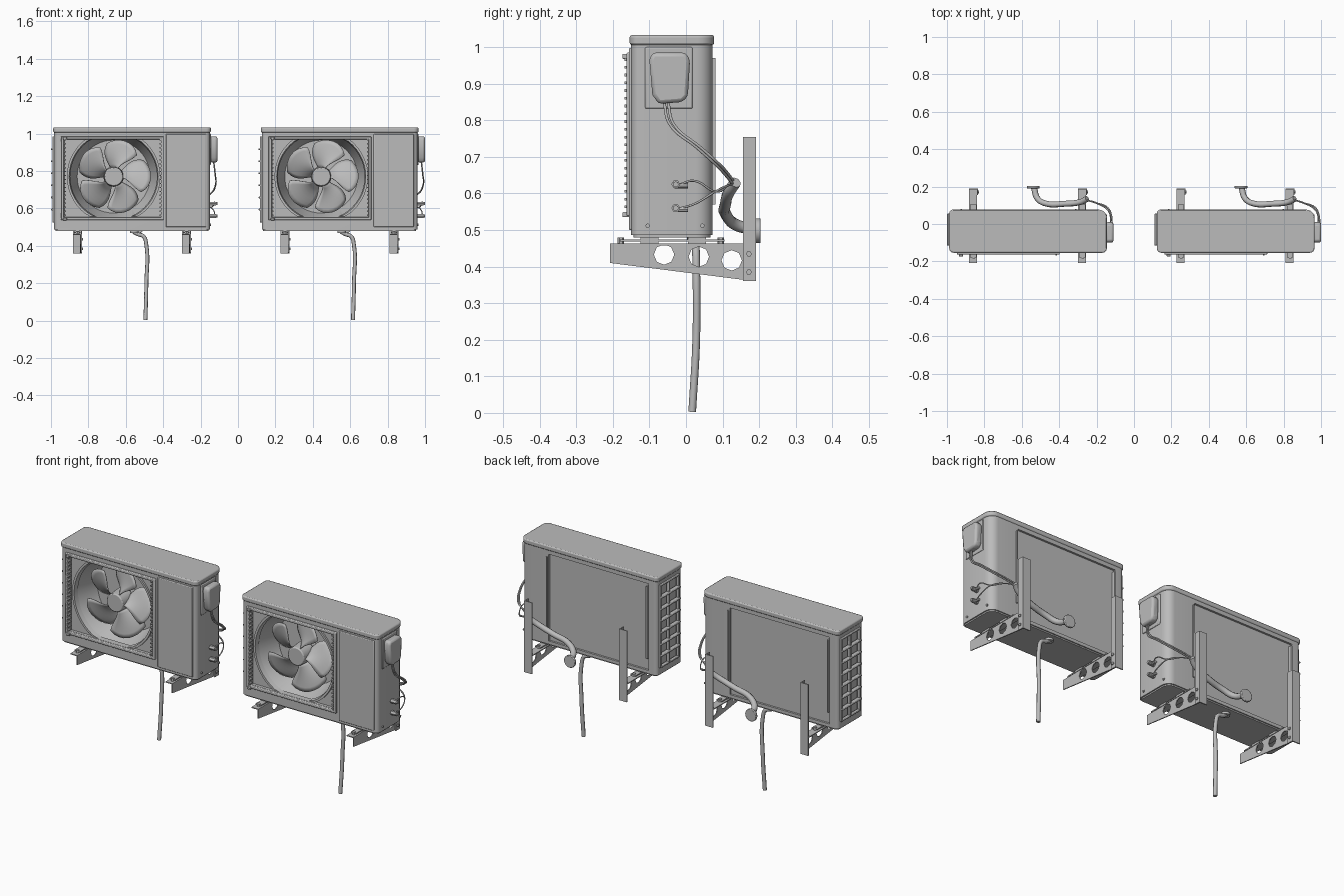
import bpy, bmesh, math
from mathutils import Matrix, Vector

if "Cube" in bpy.data.objects:
    bpy.data.objects.remove(bpy.data.objects["Cube"])

grey = bpy.data.materials.new("painted_grey")
grey.use_nodes = True
GREY = (0.5, 0.5, 0.5, 1)
grey.diffuse_color = GREY
grey.node_tree.nodes["Principled BSDF"].inputs["Base Color"].default_value = GREY
parts = []
ROT = {"z": Matrix(), "x": Matrix.Rotation(math.pi / 2, 4, "Y"), "y": Matrix.Rotation(math.pi / 2, 4, "X")}


def finish(name, bm, bevel=0, keep=True):
    bmesh.ops.recalc_face_normals(bm, faces=bm.faces)
    me = bpy.data.meshes.new(name)
    bm.to_mesh(me)
    bm.free()
    ob = bpy.data.objects.new(name, me)
    bpy.context.collection.objects.link(ob)
    me.materials.append(grey)
    if bevel:
        m = ob.modifiers.new("bevel", "BEVEL")
        m.width, m.segments, m.limit_method = bevel, 2, "ANGLE"
    if keep:
        parts.append(ob)
    return ob


def box(name, x, y, z, bevel=0, keep=True):
    bm = bmesh.new()
    size = [b - a for a, b in (x, y, z)]
    mid = [(a + b) / 2 for a, b in (x, y, z)]
    bmesh.ops.create_cube(bm, size=1, matrix=Matrix.Translation(mid) @ Matrix.Diagonal((*size, 1)))
    return finish(name, bm, bevel, keep)


def cyl(name, at, r, length, axis, r2=None, sides=16, bevel=0, keep=True):
    # r2 is the radius at the +x, -y or +z end
    bm = bmesh.new()
    bmesh.ops.create_cone(bm, cap_ends=True, segments=sides, radius1=r, radius2=r if r2 is None else r2,
                          depth=length, matrix=Matrix.Translation(at) @ ROT[axis])
    return finish(name, bm, bevel, keep)


def prism(name, pts, shift, bevel=0):
    bm = bmesh.new()
    face = bm.faces.new([bm.verts.new(p) for p in pts])
    ext = bmesh.ops.extrude_face_region(bm, geom=[face])
    bmesh.ops.translate(bm, vec=shift, verts=[v for v in ext["geom"] if isinstance(v, bmesh.types.BMVert)])
    bm.faces.ensure_lookup_table()
    return finish(name, bm, bevel)


def rounded(x0, x1, y0, y1, radii, z):
    pts = []
    corners = ((x1, y1, -1, -1), (x0, y1, 1, -1), (x0, y0, 1, 1), (x1, y0, -1, 1))
    for k, ((cx, cy, sx, sy), r) in enumerate(zip(corners, radii)):
        for i in range(7):
            a = math.pi / 2 * (k + i / 6)
            pts.append((cx + sx * r + r * math.cos(a), cy + sy * r + r * math.sin(a), z))
    return pts


def tube(name, pts, r):
    cu = bpy.data.curves.new(name, "CURVE")
    cu.dimensions, cu.bevel_depth, cu.bevel_resolution = "3D", r, 2
    cu.use_fill_caps, cu.resolution_u = True, 6
    sp = cu.splines.new("BEZIER")
    sp.bezier_points.add(len(pts) - 1)
    for bp, p in zip(sp.bezier_points, pts):
        bp.co, bp.handle_left_type, bp.handle_right_type = p, "AUTO", "AUTO"
    cu.materials.append(grey)
    ob = bpy.data.objects.new(name, cu)
    bpy.context.collection.objects.link(ob)
    parts.append(ob)


def cut(ob, cutters):
    bpy.context.view_layer.objects.active = ob
    for c in cutters:
        m = ob.modifiers.new("cut", "BOOLEAN")
        m.object, m.solver = c, "EXACT"
        bpy.ops.object.modifier_apply(modifier=m.name)
        bpy.data.objects.remove(c)


FX, FZ = -0.11, 0.77  # fan centre

# Casing with fan well, coil recess at the back and coil recess at the end
casing = prism("casing", rounded(-0.428, 0.405, -0.15, 0.073, (0.045, 0.02, 0.025, 0.025), 0.487), (0, 0, 0.523))
cut(casing, [
    box("c1", (FX - 0.26, FX + 0.26), (-0.2, -0.135), (0.555, 0.97), keep=False),
    cyl("c2", (FX, -0.07, FZ), 0.195, 0.14, "y", r2=0.245, sides=48, keep=False),
    box("c3", (-0.375, 0.235), (0.062, 0.2), (0.505, 0.985), keep=False),
    box("c4", (-0.5, -0.412), (-0.115, 0.055), (0.525, 0.985), keep=False)])
prism("lid", rounded(-0.433, 0.41, -0.154, 0.077, (0.045, 0.02, 0.025, 0.025), 1.006), (0, 0, 0.027), 0.006)
prism("base_pan", rounded(-0.42, 0.398, -0.143, 0.067, (0.04, 0.02, 0.02, 0.02), 0.48), (0, 0, 0.012))
box("front_cover", (0.17, 0.385), (-0.156, -0.145), (0.5, 0.998), 0.004)
for x in (-0.372, 0.24):
    box("back_trim", (x, x + 0.008), (0.06, 0.08), (0.57, 0.97))

# Square guard frame with a row of wire stubs on each side
for x in (-0.392, 0.142):
    box("guard_side", (x, x + 0.016), (-0.163, -0.13), (0.538, 0.985), 0.004)
for z in (0.538, 0.969):
    box("guard_rail", (-0.392, 0.158), (-0.163, -0.13), (z, z + 0.016), 0.004)
for x in (-0.374, 0.134):
    for i in range(20):
        z = 0.56 + i * 0.0212
        box("guard_stub", (x, x + 0.01), (-0.168, -0.145), (z, z + 0.007))
for z in (0.535, 0.968):
    box("guard_tab", (-0.38, -0.36), (-0.174, -0.15), (z, z + 0.014), 0.003)

# Rim ring around the fan opening
bm = bmesh.new()
rings = []
for r, y in ((0.25, -0.134), (0.25, -0.145), (0.238, -0.145), (0.232, -0.12)):
    rings.append([bm.verts.new((FX + min(r, 0.25) * math.cos(a), y, max(0.556, min(0.969, FZ + r * math.sin(a)))))
                  for a in (math.tau * i / 48 for i in range(48))])
for lo, hi in zip(rings, rings[1:]):
    for i in range(48):
        bm.faces.new((lo[i], lo[i - 1], hi[i - 1], hi[i]))
finish("fan_rim", bm)

# Fan: hub and five broad pitched blades
cyl("fan_hub", (FX, -0.085, FZ), 0.055, 0.09, "y", r2=0.05, sides=32, bevel=0.005)
bm = bmesh.new()
for b in range(5):
    grid = []
    for i in range(8):
        t = i / 7
        row = []
        for j in range(9):
            s = j / 8 - 0.5
            width = math.radians(42 + 24 * math.sin(t * 2.4))
            a = math.radians(90 + 72 * b) - math.radians(18) * t + s * width
            r = 0.045 + t * (0.155 - 0.07 * max(0, s) ** 2 - 0.12 * max(0, -s) ** 2)
            y = -0.085 + s * 0.07 - 0.012 * math.cos(s * math.pi) * t
            row.append(bm.verts.new((FX + r * math.cos(a), y, FZ + r * math.sin(a))))
        grid.append(row)
    for g, h in zip(grid, grid[1:]):
        for j in range(8):
            bm.faces.new((g[j], g[j + 1], h[j + 1], h[j]))
blades = finish("fan_blades", bm)
blades.modifiers.new("thickness", "SOLIDIFY").thickness = 0.004
cyl("fan_motor", (FX, -0.02, FZ), 0.045, 0.06, "y", sides=24)

# Coil guard on the end
for y in (-0.115, -0.03, 0.045):
    box("end_guard_upright", (-0.438, -0.42), (y, y + 0.01), (0.525, 0.985), 0.003)
for i in range(8):
    z = 0.525 + i * 0.0645
    box("end_guard_bar", (-0.445 if 0 < i < 7 else -0.438, -0.42), (-0.115, 0.055), (z, z + 0.009), 0.003)

# Electrical cover on the other end
box("cover_plate", (0.4, 0.41), (-0.112, 0.018), (0.832, 1.0), 0.004)
prism("electrical_cover", [(0.405, y, z) for y, z in ((-0.1, 0.965), (-0.092, 0.985), (0.0, 0.985), (0.011, 0.965),
      (0.005, 0.865), (-0.01, 0.85), (-0.075, 0.845), (-0.092, 0.87))], (0.04, 0, 0), 0.01)

# Service valves
for y, z in ((-0.028, 0.56), (-0.028, 0.625)):
    cyl("valve_body", (0.42, y, z), 0.012, 0.036, "x", sides=6)
    cyl("valve_cap", (0.436, y, z), 0.008, 0.018, "x", sides=8)
    cyl("valve_port", (0.422, y + 0.015, z - 0.004), 0.007, 0.036, "y", sides=8)
for y in (-0.105, 0.045):
    cyl("casing_screw", (0.407, y, 0.512), 0.006, 0.006, "x", sides=8)

# Cables, refrigerant pipes and insulated wall hose
for d in (0, 0.011):
    tube("power_cable", [(0.425, -0.06 + d, 0.85), (0.432, -0.045 + d, 0.79), (0.435, 0.03 + d, 0.725),
                         (0.41, 0.08 + d, 0.68), (0.35, 0.113, 0.645 + d), (0.295, 0.13, 0.622 + d)], 0.004)
for z in (0.56, 0.625):
    tube("refrigerant_pipe", [(0.422, -0.015, z), (0.43, 0.02, z + 0.01), (0.41, 0.08, 0.605),
                              (0.35, 0.115, 0.622), (0.295, 0.13, 0.625)], 0.003)
tube("wall_hose", [(0.305, 0.135, 0.63), (0.27, 0.118, 0.605), (0.18, 0.108, 0.57), (0.09, 0.108, 0.545),
                   (0.04, 0.135, 0.515), (0.02, 0.195, 0.5)], 0.016)
cyl("wall_flange", (0.017, 0.197, 0.498), 0.034, 0.014, "y", sides=20, bevel=0.003)

# Drain spout and hose
cyl("drain_spout", (0.0, 0.025, 0.478), 0.022, 0.02, "z", sides=16)
tube("drain_hose", [(-0.005, 0.025, 0.475), (0.02, 0.027, 0.462), (0.05, 0.027, 0.45), (0.064, 0.028, 0.41),
                    (0.065, 0.028, 0.2), (0.06, 0.017, 0.003)], 0.0105)

# Wall brackets: pierced tapering arm, flanges, wall post and bolts
for c in (-0.303, 0.28):
    arm = prism("bracket_arm", [(c + 0.014, y, z) for y, z in ((-0.208, 0.462), (0.188, 0.462), (0.188, 0.36),
                (-0.208, 0.41))], (0.005, 0, 0))
    cut(arm, [cyl("c", (c + 0.015, y, z), 0.028, 0.05, "x", sides=8, keep=False)
              for y, z in ((-0.06, 0.433), (0.035, 0.427), (0.125, 0.417))])
    box("bracket_top_flange", (c - 0.024, c + 0.019), (-0.208, 0.188), (0.458, 0.463))
    box("bracket_post_back", (c - 0.024, c + 0.024), (0.185, 0.191), (0.36, 0.755))
    box("bracket_post_side", (c + 0.019, c + 0.024), (0.156, 0.191), (0.36, 0.755))
    box("foot_rail", (c - 0.018, c + 0.016), (-0.18, 0.105), (0.468, 0.474))
    for y in (-0.1, 0.03):
        box("rubber_pad", (c - 0.016, c + 0.014), (y - 0.025, y + 0.025), (0.462, 0.488))
    for y in (-0.178, 0.095):
        cyl("foot_bolt", (c, y, 0.47), 0.009, 0.018, "z", sides=6)
    for z in (0.385, 0.435):
        cyl("post_bolt", (c + 0.024, 0.172, z), 0.008, 0.01, "x", sides=6)

# Smooth shading with sharp edges, then place the two identical units
bpy.ops.object.select_all(action="DESELECT")
for ob in parts:
    ob.select_set(ob.type == "MESH")
bpy.context.view_layer.objects.active = casing
bpy.ops.object.shade_smooth_by_angle(angle=math.radians(35))
for ob in parts:
    twin = ob.copy()
    bpy.context.collection.objects.link(twin)
    ob.location.x -= 0.555
    twin.location.x += 0.555
